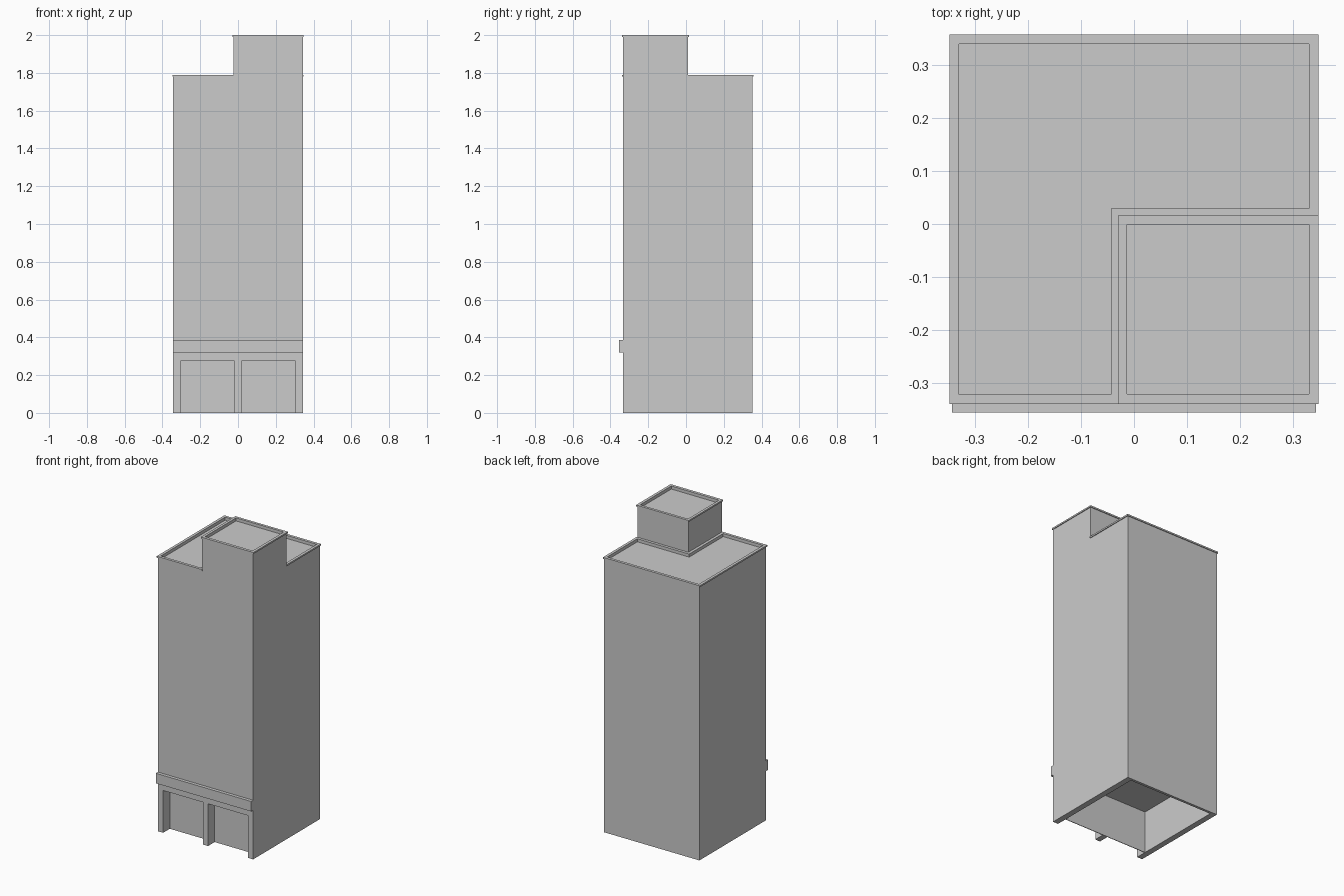
import bpy, bmesh

if "Cube" in bpy.data.objects:
    bpy.data.objects.remove(bpy.data.objects["Cube"])

X, Y0, Y1 = 0.343, -0.334, 0.352      # wall faces
TX, TY = -0.025, 0.011                # rooftop block left / back faces
ROOF, TOP, LIP = 1.79, 2.0, 0.005


def prism(name, outline, z0, z1):
    bm = bmesh.new()
    base = bm.faces.new([bm.verts.new((x, y, z0)) for x, y in outline])
    up = bmesh.ops.extrude_face_region(bm, geom=[base])["geom"]
    bmesh.ops.translate(bm, vec=(0, 0, z1 - z0),
                        verts=[v for v in up if isinstance(v, bmesh.types.BMVert)])
    bmesh.ops.recalc_face_normals(bm, faces=bm.faces[:])
    mesh = bpy.data.meshes.new(name)
    bm.to_mesh(mesh)
    bm.free()
    ob = bpy.data.objects.new(name, mesh)
    bpy.context.collection.objects.link(ob)
    return ob


def box(name, x0, x1, y0, y1, z0, z1):
    return prism(name, [(x0, y0), (x1, y0), (x1, y1), (x0, y1)], z0, z1)


def l_shape(o, notch):
    """Main roof outline grown by o, with its notch moved by notch away from the block."""
    return [(-X - o, Y0 - o), (TX - notch, Y0 - o), (TX - notch, TY + notch),
            (X + o, TY + notch), (X + o, Y1 + o), (-X - o, Y1 + o)]


# Tower body
body = box("tower_body", -X, X, Y0, Y1, 0, ROOF - 0.005)

# Rooftop block and the thin projecting lips around both roofs
added = [
    box("rooftop_block", TX, X, Y0, TY, 1.0, TOP - 0.005),
    prism("main_roof_lip", l_shape(LIP, -0.003), ROOF - 0.01, ROOF),
    box("block_roof_lip", TX - LIP, X + LIP, Y0 - LIP, TY + LIP, TOP - 0.01, TOP),
]

# Roof recesses, shop bays and the open-bottomed room behind the bays
cut = [
    prism("main_roof_recess", l_shape(-0.013, 0.018), ROOF - 0.02, ROOF + 0.1),
    box("block_roof_recess", TX + 0.012, X - 0.013, Y0 + 0.014, TY - 0.012, TOP - 0.02, TOP + 0.1),
    box("left_bay", -0.305, -0.018, -0.5, -0.266, -0.1, 0.275),
    box("right_bay", 0.018, 0.305, -0.5, -0.266, -0.1, 0.275),
    box("ground_room", -0.305, 0.305, -0.262, 0.335, -0.1, 0.275),
]

for parts, op in ((added, 'UNION'), (cut, 'DIFFERENCE')):
    for part in parts:
        mod = body.modifiers.new(part.name, 'BOOLEAN')
        mod.operation, mod.solver, mod.object = op, 'EXACT', part

# Bake the booleans, then drop the helper solids
bpy.context.view_layer.update()
graph = bpy.context.evaluated_depsgraph_get()
mesh = bpy.data.meshes.new_from_object(body.evaluated_get(graph))
body.modifiers.clear()
body.data = mesh
for part in added + cut:
    bpy.data.objects.remove(part)

# Ledge above the shop bays
box("front_ledge", -X, X, -0.355, Y0, 0.32, 0.385)
